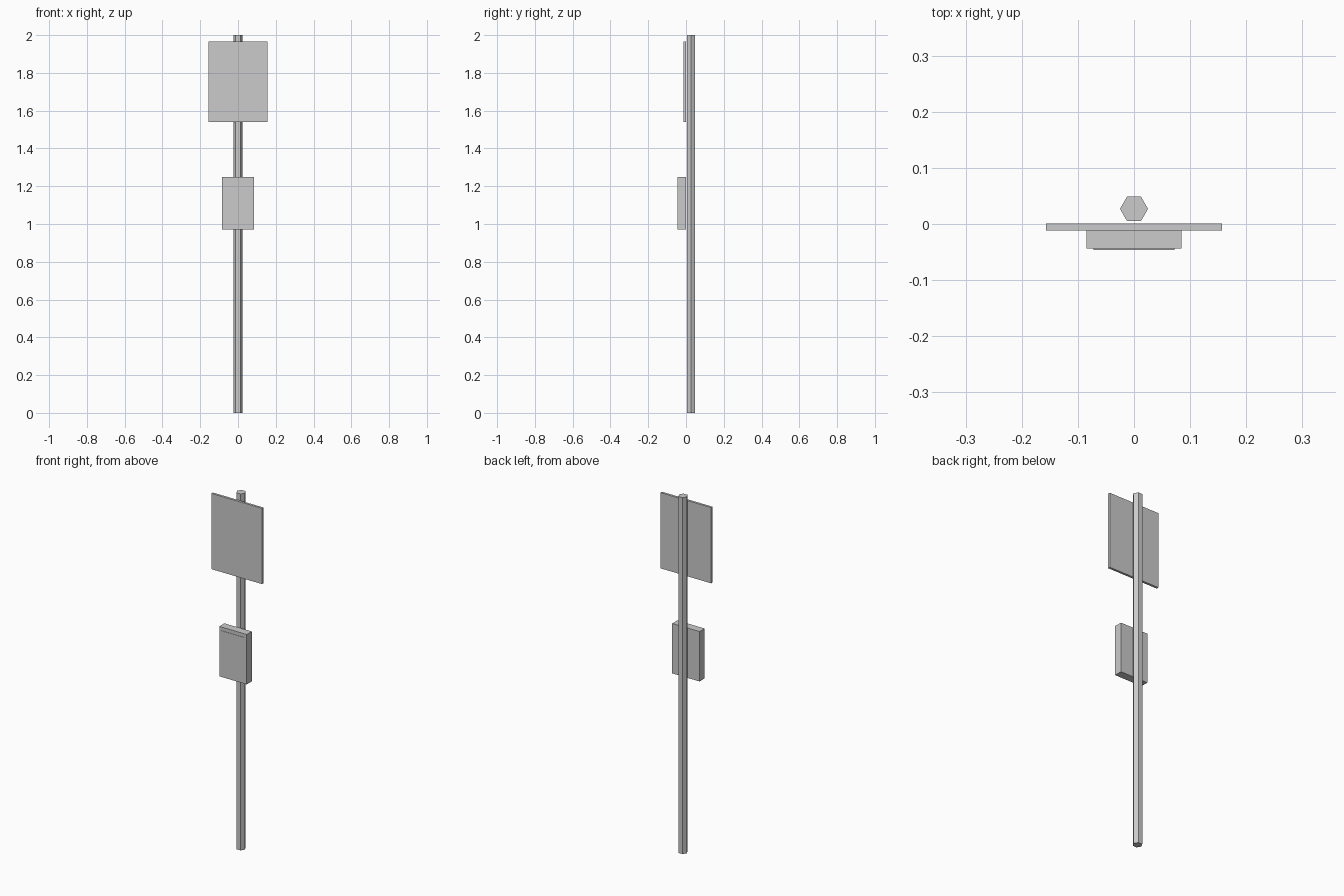
import bpy

if "Cube" in bpy.data.objects:
    bpy.data.objects.remove(bpy.data.objects["Cube"])

grey = bpy.data.materials.new("plain grey")
grey.diffuse_color = (0.6, 0.6, 0.6, 1)
grey.use_nodes = True
grey.node_tree.nodes["Principled BSDF"].inputs["Base Color"].default_value = grey.diffuse_color


def box(name, x, y, z):
    """Axis-aligned box from (min, max) ranges."""
    ranges = (x, y, z)
    bpy.ops.mesh.primitive_cube_add(size=1, location=[(a + b) / 2 for a, b in ranges])
    ob = bpy.context.object
    ob.name = name
    ob.scale = [b - a for a, b in ranges]
    bpy.ops.object.transform_apply(location=False, rotation=False, scale=True)
    ob.data.materials.append(grey)
    return ob


# Hexagonal pole, corners pointing along x
bpy.ops.mesh.primitive_cylinder_add(vertices=6, radius=0.025, depth=2,
                                    location=(0, 0.027, 1), rotation=(0, 0, 0.5235988))
pole = bpy.context.object
pole.name = "pole"
bpy.ops.object.transform_apply(location=False, rotation=True, scale=False)
pole.data.materials.append(grey)

# Large flat sign near the top
box("sign_board", (-0.157, 0.157), (-0.012, 0.001), (1.54, 1.965))

# Box below it, with a thin raised panel on the front
box("control_box", (-0.085, 0.085), (-0.044, 0.001), (0.97, 1.25))
box("front_panel", (-0.072, 0.072), (-0.046, -0.043), (0.99, 1.23))
